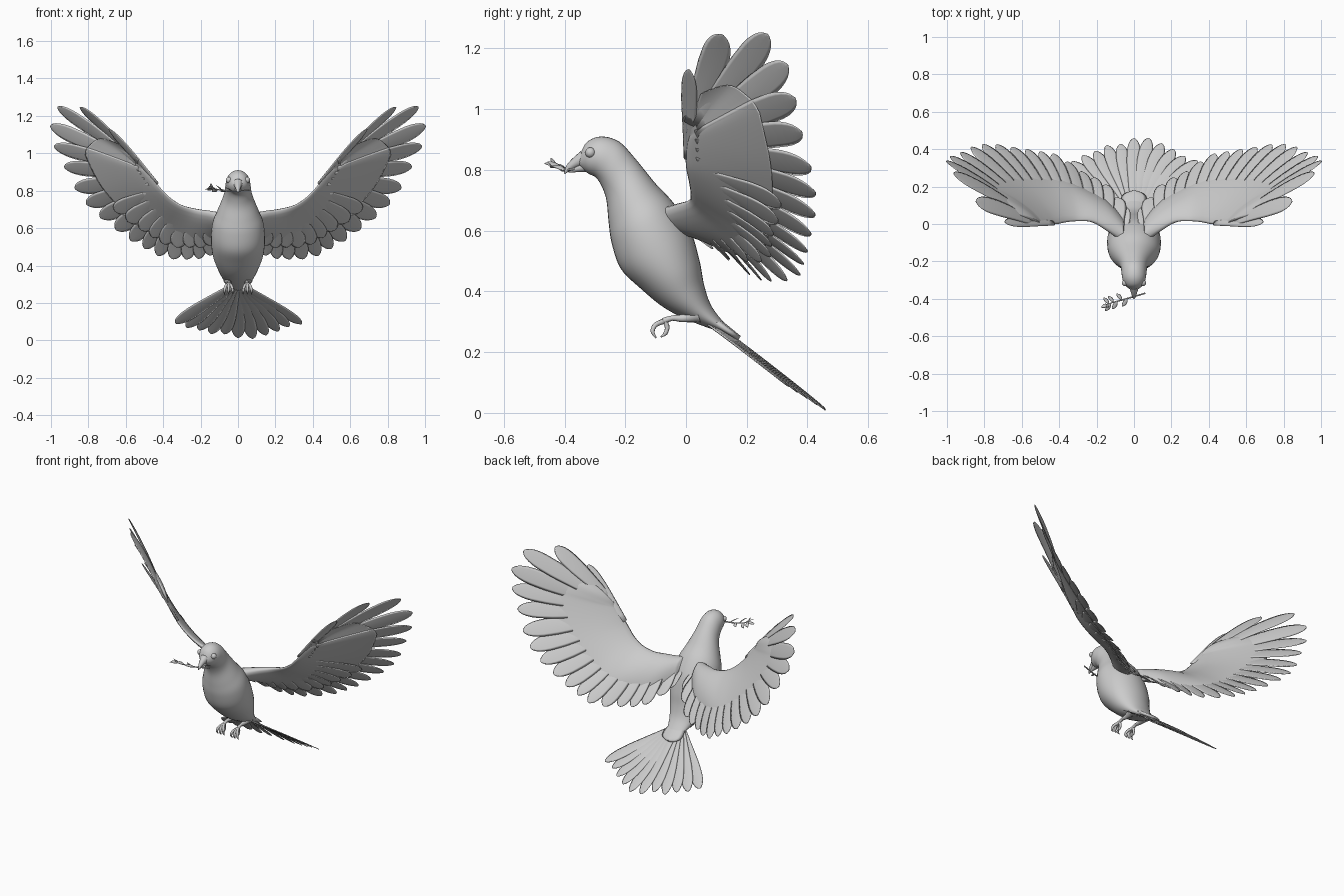
import bpy, bmesh, math, random
from mathutils import Vector, Matrix

if "Cube" in bpy.data.objects:
    bpy.data.objects.remove(bpy.data.objects["Cube"])

random.seed(4)
V = Vector


def curve_at(pts, s):
    """Smooth (Catmull-Rom) value through a list of control vectors."""
    i = max(0, min(int(s), len(pts) - 2))
    t = s - i
    a, b, c, d = (pts[max(0, min(j, len(pts) - 1))] for j in range(i - 1, i + 3))
    return (b * 2 + (c - a) * t + (a * 2 - b * 5 + c * 4 - d) * t * t
            + (b * 3 - a - c * 3 + d) * t ** 3) * 0.5


def ellipse(c, u, v, n=8):
    return [c + u * math.cos(2 * math.pi * k / n) + v * math.sin(2 * math.pi * k / n) for k in range(n)]


def loft(bm, rings):
    rows = [[bm.verts.new(p) for p in r] for r in rings]
    n = len(rows[0])
    for a, b in zip(rows, rows[1:]):
        for k in range(n):
            bm.faces.new((a[k], a[(k + 1) % n], b[(k + 1) % n], b[k]))
    bm.faces.new(rows[0][::-1])
    bm.faces.new(rows[-1])


def tube(bm, pts, radii, n=8, steps=5):
    pts = [V(p) for p in pts]
    rings = []
    for k in range((len(pts) - 1) * steps + 1):
        s = k / steps
        i = min(int(s), len(pts) - 2)
        r = radii[i] + (radii[i + 1] - radii[i]) * (s - i)
        d = (curve_at(pts, s + .02) - curve_at(pts, s - .02)).normalized()
        u = d.cross(V((.3, .2, 1))).normalized()
        rings.append(ellipse(curve_at(pts, s), u * r, d.cross(u) * r, n))
    loft(bm, rings)


def feather(bm, root, tip, normal, half, thick=.005, bow=0.0, tilt=0.0, leaf=False):
    d = tip - root
    side = d.cross(normal).normalized()
    up = side.cross(d).normalized()
    rot = Matrix.Rotation(tilt, 3, d.normalized())
    rings, n = [], 14
    for k in range(n + 1):
        t = math.sin(k / n * math.pi / 2)
        if leaf:
            w = half * (.08 + math.sin(math.pi * t) ** .8 * .92)
        else:
            w = half * (.5 + .5 * min(1, t / .6)) * math.sqrt(max(.012, 1 - max(0, (t - .75) / .25) ** 2))
        c = root + d * t + up * bow * 4 * t * (1 - t)
        rings.append(ellipse(c, rot @ side * w, rot @ up * thick * (1 - .6 * t), 8))
    loft(bm, rings)


def finish(name, bm, mirror=False):
    bmesh.ops.recalc_face_normals(bm, faces=bm.faces)
    me = bpy.data.meshes.new(name)
    bm.to_mesh(me)
    bm.free()
    ob = bpy.data.objects.new(name, me)
    bpy.context.collection.objects.link(ob)
    for p in me.polygons:
        p.use_smooth = True
    if mirror:
        ob.modifiers.new("mirror", 'MIRROR').use_mirror_merge = False
    return ob


# body: belly point (y, z), back point (y, z), half width
BODY = [V(r) for r in (
    (-.358, .818, -.352, .842, .014), (-.325, .79, -.328, .89, .048), (-.297, .775, -.28, .91, .063),
    (-.277, .745, -.22, .893, .068), (-.262, .70, -.165, .835, .077), (-.255, .63, -.10, .755, .108),
    (-.245, .56, -.04, .69, .136), (-.215, .475, .015, .60, .144), (-.15, .41, .045, .50, .135),
    (-.07, .345, .06, .42, .108), (.02, .30, .085, .35, .078), (.115, .266, .135, .285, .05))]
bm = bmesh.new()
rings = []
for k in range(56):
    fy, fz, by, bz, w = curve_at(BODY, k / 5)
    f, b = V((0, fy, fz)), V((0, by, bz))
    rings.append(ellipse((f + b) / 2, V((w, 0, 0)), (b - f) / 2, 32))
loft(bm, rings)
finish("body", bm)

# beak: upper hooked part and smaller lower part
bm = bmesh.new()
tube(bm, [(0, -.335, .838), (0, -.362, .825), (0, -.385, .808), (0, -.40, .788)], [.028, .018, .011, .002], 12)
tube(bm, [(0, -.33, .812), (0, -.36, .804), (0, -.386, .794)], [.02, .012, .003], 12)
finish("beak", bm)

# eyes
bm = bmesh.new()
bmesh.ops.create_uvsphere(bm, u_segments=16, v_segments=10, radius=.017,
                          matrix=Matrix.Translation((.048, -.315, .857)))
finish("eyes", bm, True)

# wing stations from hand to back: leading edge point, feather tip
WING = [V(r) for r in (
    (.50, .0, .92, .845, .12, 1.245), (.50, .005, .92, .965, .27, 1.245), (.495, .01, .91, 1.003, .335, 1.145),
    (.48, .005, .895, .983, .36, 1.035), (.45, 0, .86, .875, .415, .81), (.41, 0, .81, .735, .425, .655),
    (.36, .01, .76, .575, .405, .53), (.30, .015, .722, .43, .375, .455), (.22, .01, .70, .28, .285, .43),
    (.14, -.035, .685, .15, .21, .455), (.05, -.10, .66, .05, .09, .54))]
END = len(WING) - 1


def station(s):
    """Leading edge, tip, dorsal normal and tip spacing at wing station s."""
    p = curve_at(WING, s)
    lead, tip = V(p[:3]), V(p[3:])
    lo, hi = max(0, s - .25), min(END, s + .25)
    e = V(curve_at(WING, hi)[3:]) - V(curve_at(WING, lo)[3:])
    return lead, tip, (tip - lead).cross(e).normalized(), e.length * .5 / (hi - lo)


# arm and skin of the wing, a thin tapering section
bm = bmesh.new()
rings = []
for k in range(END * 5 + 1):
    s = k / 5
    lead, tip, n, gap = station(s)
    chord = (tip - lead) * (.40 + .27 * min(1, s / 3))
    th = .010 + .012 * s / END + .02 * max(0, s - 7) / 3
    ring = []
    for j in range(20):
        a = 2 * math.pi * j / 20
        c = (1 - math.cos(a)) / 2
        h = math.copysign(2.3 * math.sqrt(c) * (1 - c) + .1 * math.sin(a) ** 2, math.sin(a)) * th
        ring.append(lead + chord * c + n * (h + .012 * 4 * c * (1 - c)))
    rings.append(ring)
loft(bm, rings)
finish("wing_arms", bm, True)

# flight feathers, under coverts and thumb feather
bm = bmesh.new()
cov = bmesh.new()
for s in [0, 1, 2] + [3 + k / 2 for k in range(15)]:
    lead, tip, n, gap = station(s)
    half = .05 if s < 4 else max(.028, min(.052, gap * .5))
    reach = 1 + random.uniform(-.02, .005) * (s > 3)
    root = lead + (tip - lead) * .1
    feather(bm, root, lead + (tip - lead) * reach, n, half, .005, .010, .12)
    if 5 <= s < 9.4:
        feather(cov, lead + (tip - lead) * .2, lead + (tip - lead) * (.74 + random.uniform(-.03, .02)) - n * .008,
                n, half * .95, .004, .002, .1)
feather(bm, V((.43, .005, .835)), V((.69, .01, 1.13)), station(0)[2], .03, .006, .004)
finish("flight_feathers", bm, True)
finish("wing_coverts", cov, True)

# tail fan
bm = bmesh.new()
back, up = V((0, .79, -.61)), V((0, .61, .79))
for i in range(-5, 6):
    a = math.radians(8.6 * i)
    d = V((math.sin(a), 0, 0)) + back * math.cos(a)
    root = V((.007 * i, .09, .298)) - up * .003 * abs(i)
    length = .475 if i == 1 else .46 + random.uniform(-.025, .008) - .004 * abs(i)
    feather(bm, root, root + d * length, up, .039, .005, .002, .1)
finish("tail_feathers", bm)

# smooth rump over the tail root
bm = bmesh.new()
feather(bm, V((0, .03, .345)), V((0, .175, .245)), up, .068, .024)
finish("rump", bm)

# legs and curled toes
bm = bmesh.new()
tube(bm, [(.05, .04, .325), (.05, -.005, .312), (.05, -.045, .312), (.05, -.075, .302)], [.03, .014, .009, .011])
for dx in (-.022, 0, .022):
    tube(bm, [(.05, -.07, .303), (.05 + dx * .7, -.100, .290), (.05 + dx, -.110, .268), (.05 + dx, -.098, .246)],
         [.009, .008, .007, .002])
tube(bm, [(.05, -.07, .303), (.05, -.062, .282), (.05, -.068, .262), (.05, -.083, .25)], [.009, .008, .007, .002])
finish("feet", bm, True)

# leafy twig held in the beak
bm = bmesh.new()
STEM = [V(p) for p in ((.06, -.37, .803), (0, -.388, .80), (-.06, -.405, .798), (-.115, -.42, .808), (-.14, -.43, .815))]
tube(bm, STEM, [.004, .004, .004, .003, .003], 6)
for s, dirs in ((1.6, 1), (2.1, -1), (2.5, 1), (2.9, -1), (3.3, 1), (3.7, -1)):
    p = curve_at(STEM, s)
    feather(bm, p, p + V((-.028, -.038 * dirs - .004, .014 * dirs + random.uniform(-.015, .015))),
            V((.6, .2, .8)), .013, .003, .004, 0, True)
p = STEM[-1]
feather(bm, p, p + V((-.035, -.015, -.008)), V((0, .4, 1)), .011, .003, 0, 0, True)
feather(bm, p, p + V((-.005, -.015, .024)), V((.8, 1, .3)), .010, .003, 0, 0, True)
finish("twig", bm)
